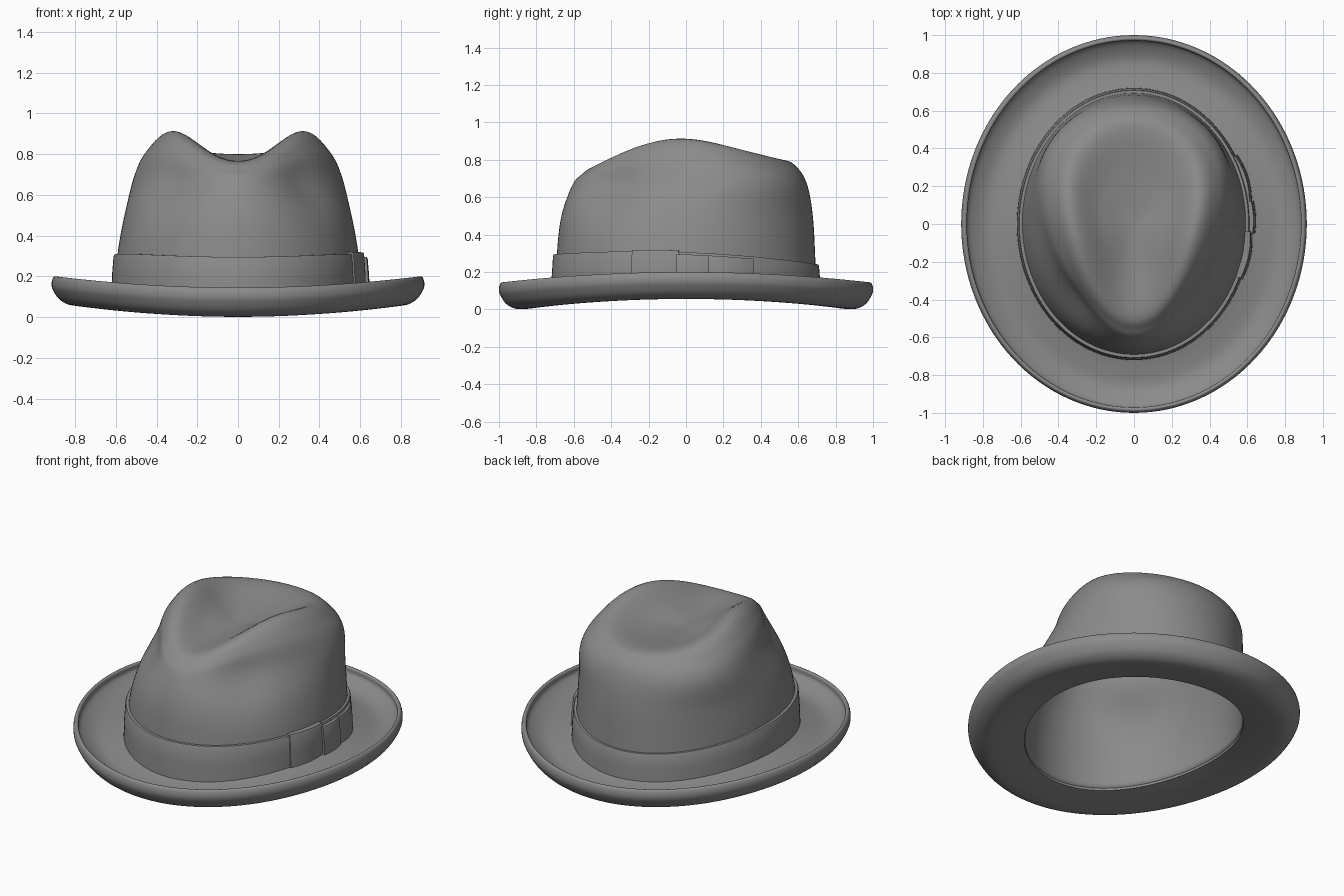
import bpy, bmesh
from math import sin, cos, asin, pi, radians
from mathutils import Vector

if "Cube" in bpy.data.objects:
    bpy.data.objects.remove(bpy.data.objects["Cube"])

felt = bpy.data.materials.new("dark_grey_felt")
felt.diffuse_color = (0.26, 0.26, 0.26, 1)
felt.use_nodes = True
felt.node_tree.nodes["Principled BSDF"].inputs["Base Color"].default_value = felt.diffuse_color


def finish(name, verts, faces, recalc=True):
    me = bpy.data.meshes.new(name)
    me.from_pydata(verts, [], faces)
    bm = bmesh.new()
    bm.from_mesh(me)
    bmesh.ops.remove_doubles(bm, verts=bm.verts, dist=1e-5)
    if recalc:
        bmesh.ops.recalc_face_normals(bm, faces=bm.faces)
    bm.to_mesh(me)
    bm.free()
    me.materials.append(felt)
    ob = bpy.data.objects.new(name, me)
    bpy.context.collection.objects.link(ob)
    bpy.ops.object.select_all(action='DESELECT')
    ob.select_set(True)
    bpy.context.view_layer.objects.active = ob
    bpy.ops.object.shade_smooth_by_angle(angle=radians(40))
    return ob


def spline(pts, steps):
    """Catmull-Rom through pts[1:-1]; the first and last only set tangents."""
    out = []
    for p0, p1, p2, p3 in zip(pts, pts[1:], pts[2:], pts[3:]):
        for k in range(steps):
            t = k / steps
            out.append(0.5 * (2 * p1 + (p2 - p0) * t + (2 * p0 - 5 * p1 + 4 * p2 - p3) * t * t
                              + (3 * p1 - p0 - 3 * p2 + p3) * t ** 3))
    return out + [pts[-2]]


def sweep(name, section, angles, ring):
    """Sweep a closed section around the hat; full ring or a capped piece."""
    secs = [section(a) for a in angles]
    n, m = len(secs), len(secs[0])
    verts = [v for s in secs for v in s]
    faces = [(i * m + j, (i + 1) % n * m + j, (i + 1) % n * m + (j + 1) % m, i * m + (j + 1) % m)
             for i in range(n if ring else n - 1) for j in range(m)]
    if not ring:
        faces += [tuple(range(m)), tuple(range((n - 1) * m, n * m))]
    return finish(name, verts, faces)


def lift(a):
    return 0.055 * cos(a) ** 2      # brim rises at the sides


N = 128
full = [2 * pi * i / N for i in range(N)]


# Crown: oval base rising into a soft teardrop crest with a sunken top
def crown_line(a):
    c, s = cos(a), sin(a)
    oval = lambda rx, ry, z: Vector((rx * c, ry * s, z))
    tx, ty = c * (0.50 + 0.12 * s), 0.02 + 0.63 * s
    top = lambda k, z: Vector((tx * k, ty * k, z))
    crest = 0.782 + 0.018 * s + (0.13 - 0.045 * s) * c * c
    k = 0.78 - 0.13 * c * c
    mid = oval(0.58, 0.69, 0.5).lerp(top(1, 0.5), 0.3)
    inner = top(k * 0.5, crest + (0.76 - crest) * 0.66)
    pts = [oval(0.605, 0.705, -0.15), oval(0.6, 0.7, 0.045 + lift(a)), oval(0.592, 0.69, 0.3), mid,
           top(1, 0.66 + 0.02 * c * c), top(0.92 - 0.04 * c * c, crest - 0.045 - 0.05 * c * c),
           top(k, crest), inner, Vector((0, 0, 0.757)), Vector((-inner.x, -inner.y, inner.z))]
    line = spline(pts, 7)
    for v in line:                  # shallow finger pinch on both front sides
        d = (Vector((abs(v.x), v.y, v.z)) - Vector((0.36, -0.43, 0.66))).length
        f = 1 - 0.05 * 2.718 ** (-(d / 0.16) ** 2)
        v.x *= f
        v.y *= f
    return line


lines = [crown_line(a) for a in full]
m = len(lines[0])
faces = [(i * m + j, (i + 1) % N * m + j, (i + 1) % N * m + j + 1, i * m + j + 1)
         for i in range(N) for j in range(m - 1)]
crown = finish("crown", [v for l in lines for v in l], faces, recalc=False)
shell = crown.modifiers.new("felt", 'SOLIDIFY')
shell.thickness = 0.02
shell.offset = -1

# Brim: dished section with an upturned lip
under = [(0, .03), (.0, .03), (.35, .01), (.68, .002), (.87, .028), (.975, .075), (1, .105),
         (.985, .133), (.95, .145), (.91, .137), (.88, .1), (.6, .055), (.3, .06), (0, .08), (0, .08)]
brim_profile = spline([Vector((t, z, 0)) for t, z in under], 4)


def brim_section(a):
    return [Vector(((0.585 + 0.33 * p.x) * cos(a), (0.685 + 0.315 * p.x) * sin(a), p.y + lift(a)))
            for p in brim_profile]


sweep("brim", brim_section, full, True)


# Ribbon band, and bow pieces that follow the same oval
def ribbon(offset, drop=0.0, inset=0.03, puff=0.0, a0=0, a1=1):
    def section(a):
        c, s = cos(a), sin(a)
        top = 0.268 - 0.027 * s + 0.038 * c * c - drop
        low = 0.06 + lift(a)
        o = offset + puff * sin(pi * (a - a0) / (a1 - a0))
        prof = [(o - inset, low), (o + 0.006, low), (o + 0.003, (low + top) / 2), (o - 0.004, top - 0.008),
                (o - 0.008, top), (o - inset, top)]
        return [Vector(((0.615 + r) * c, (0.715 + r) * s, z)) for r, z in prof]
    return section


sweep("band", ribbon(0.0), full, True)

for name, y0, y1, off, drop, puff in (
        ("bow_front_loop", -0.29, -0.04, 0.008, -0.008, 0.008),
        ("bow_knot", -0.05, 0.12, 0.022, 0.012, 0.004),
        ("bow_back_loop", 0.11, 0.36, 0.012, 0.012, 0.01)):
    a0, a1 = asin(y0 / 0.72), asin(y1 / 0.72)
    sweep(name, ribbon(off, drop, 0.04, puff, a0, a1),
          [a0 + (a1 - a0) * i / 12 for i in range(13)], False)
